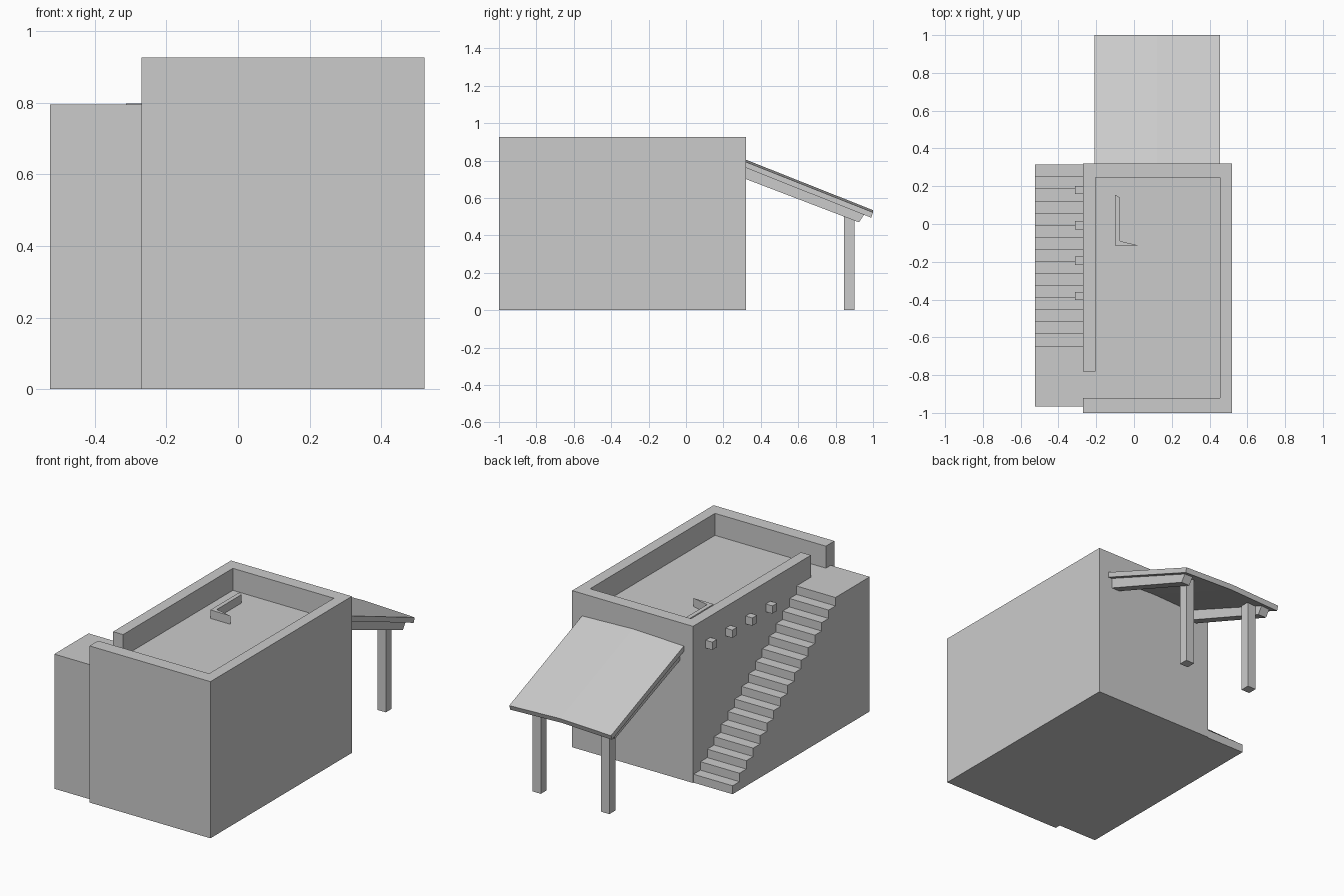
import bpy, bmesh
from mathutils import Vector

if "Cube" in bpy.data.objects:
    bpy.data.objects.remove(bpy.data.objects["Cube"], do_unlink=True)

GREY = (0.6, 0.6, 0.6, 1)
plaster = bpy.data.materials.new("plaster_grey")
plaster.use_nodes = True
plaster.diffuse_color = GREY
plaster.node_tree.nodes["Principled BSDF"].inputs["Base Color"].default_value = GREY


def prism(name, outline, sweep):
    """Extrude a closed 3D outline along a vector."""
    bm = bmesh.new()
    face = bm.faces.new([bm.verts.new(p) for p in outline])
    top = bmesh.ops.extrude_face_region(bm, geom=[face])["geom"]
    moved = [v for v in top if isinstance(v, bmesh.types.BMVert)]
    bmesh.ops.translate(bm, verts=moved, vec=Vector(sweep))
    bmesh.ops.recalc_face_normals(bm, faces=bm.faces)
    mesh = bpy.data.meshes.new(name)
    bm.to_mesh(mesh)
    bm.free()
    mesh.materials.append(plaster)
    obj = bpy.data.objects.new(name, mesh)
    bpy.context.collection.objects.link(obj)
    return obj


def box(name, x0, x1, y0, y1, z0, z1):
    return prism(name, [(x0, y0, z0), (x1, y0, z0), (x1, y1, z0), (x0, y1, z0)],
                 (0, 0, z1 - z0))


ROOF = 0.795
WALL_X, BACK_Y = -0.27, 0.32

# House block, with the roof terrace and its doorway cut out of the top
house = box("house", WALL_X, 0.52, -1, BACK_Y, 0, 0.925)
terrace = [(-0.205, 0.245), (0.455, 0.245), (0.455, -0.92),
           (-0.35, -0.92), (-0.35, -0.78), (-0.205, -0.78)]
cutter = prism("terrace_cutter", [(x, y, ROOF) for x, y in terrace], (0, 0, 0.3))
cutter.hide_render = True
cut = house.modifiers.new("terrace", "BOOLEAN")
cut.operation, cut.solver, cut.object = "DIFFERENCE", "EXACT", cutter
bpy.context.view_layer.objects.active = house
bpy.ops.object.modifier_apply(modifier=cut.name)
bpy.data.objects.remove(cutter, do_unlink=True)

# Outside staircase and landing as one stepped profile
STEPS, START, LANDING = 16, 0.315, -0.645
run, rise = (START - LANDING) / (STEPS - 1), ROOF / STEPS
profile = [(-0.965, 0), (START, 0)]
for i in range(STEPS):
    y = START - i * run
    profile += [(y, (i + 1) * rise), (y - run, (i + 1) * rise)]
    if i == STEPS - 1:
        profile[-1] = (-0.965, ROOF)
stairs = prism("staircase", [(-0.525, y, z) for y, z in profile],
               (WALL_X + 0.525, 0, 0))

# Ends of the roof beams poking through the wall
for i in range(4):
    y = 0.18 - i * 0.187
    box(f"beam_end_{i + 1}", -0.313, WALL_X + 0.01, y - 0.022, y + 0.022, 0.752, 0.798)

# Low angled kerb on the terrace
kerb = [(-0.1, 0.155), (-0.1, -0.115), (0.03, -0.115), (-0.075, -0.09), (-0.075, 0.14)]
prism("roof_kerb", [(x, y, ROOF - 0.005) for x, y in kerb], (0, 0, 0.055))

# Awning with a shallow central fold
MID, HALF = 0.1225, 0.3325
upper = [(MID - HALF, 0.793), (MID, 0.805), (MID + HALF, 0.793)]
outline = [(x, BACK_Y, z) for x, z in upper]
outline += [(x, BACK_Y - 0.01, z - 0.028) for x, z in reversed(upper)]
prism("awning", outline, (0, 1 - BACK_Y, -0.27))

# Sloping rafters and posts, one pair per side
for side, label in ((1, "left"), (-1, "right")):
    x = MID + side * 0.279
    rafter = [(0.31, 0.775), (0.955, 0.515), (0.925, 0.47), (0.31, 0.705)]
    prism(f"{label}_rafter", [(x - 0.028, y, z) for y, z in rafter], (0.056, 0, 0))
    x = MID + side * 0.224
    box(f"{label}_post", x - 0.028, x + 0.028, 0.845, 0.9, 0, 0.54)
